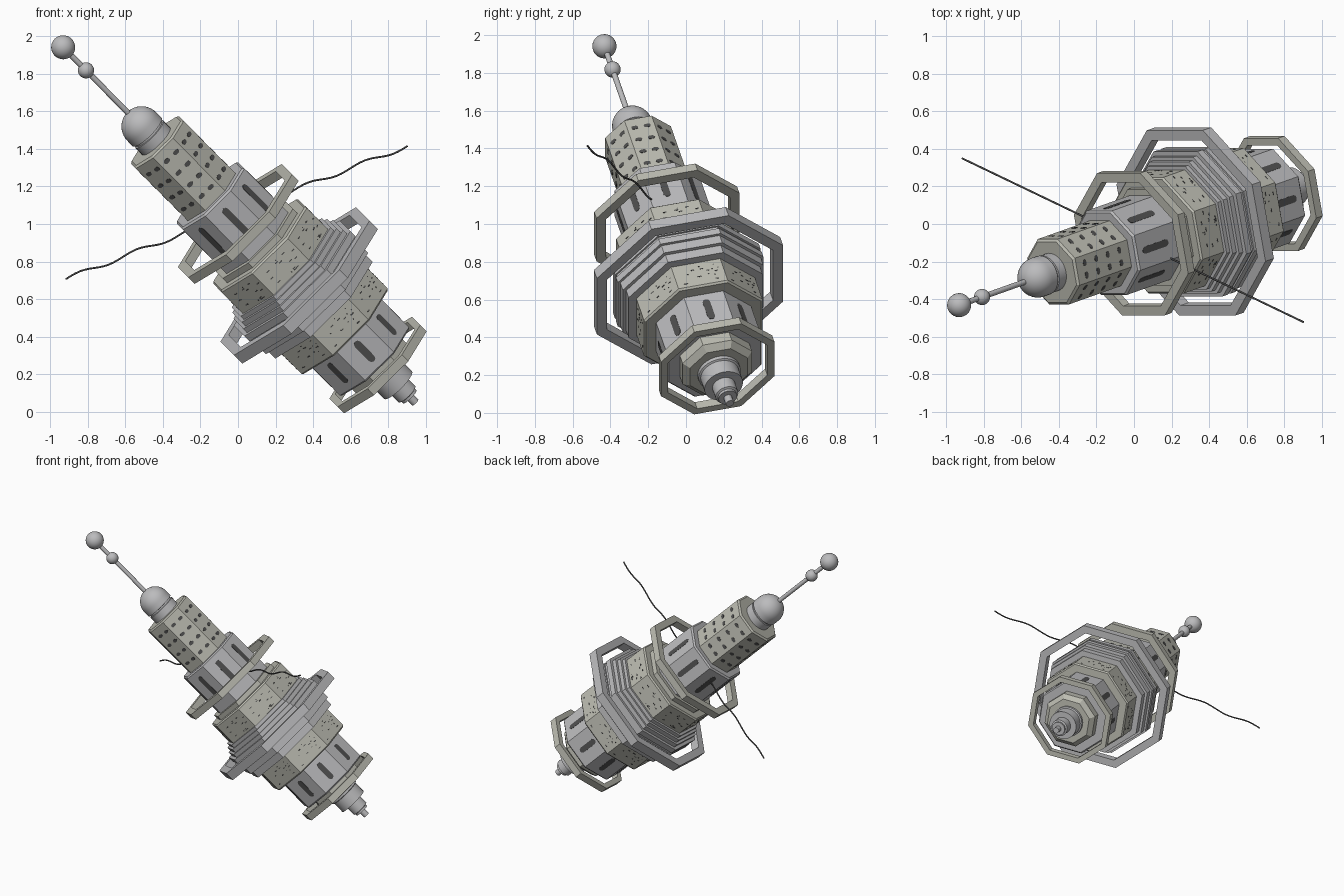
import bpy, bmesh, math, random
from mathutils import Matrix, Vector

if "Cube" in bpy.data.objects:
    bpy.data.objects.remove(bpy.data.objects["Cube"])

random.seed(4)

# Tilted frame: local z runs from the top ball down to the tail
axis = Vector((0.683, 0.242, -0.689)).normalized()
side = Vector((-axis.z, 0, axis.x)).normalized()
front = axis.cross(side)
FRAME = Matrix((side, front, axis)).transposed().to_4x4()
FRAME.translation = Vector((-0.931, -0.432, 1.941))


def material(name, rgb):
    m = bpy.data.materials.new(name)
    m.diffuse_color = (*rgb, 1)
    m.use_nodes = True
    m.node_tree.nodes["Principled BSDF"].inputs["Base Color"].default_value = m.diffuse_color
    return m


WARM = material("warm_grey", (0.50, 0.50, 0.44))
GREY = material("grey", (0.50, 0.50, 0.51))
DARK = material("dark_grey", (0.08, 0.08, 0.08))


def finish(name, bm, mat, smooth=False):
    bmesh.ops.remove_doubles(bm, verts=bm.verts, dist=1e-5)
    bmesh.ops.recalc_face_normals(bm, faces=bm.faces)
    me = bpy.data.meshes.new(name)
    bm.to_mesh(me)
    bm.free()
    ob = bpy.data.objects.new(name, me)
    bpy.context.collection.objects.link(ob)
    ob.matrix_world = FRAME
    me.materials.append(mat)
    if smooth:
        bpy.ops.object.select_all(action='DESELECT')
        ob.select_set(True)
        bpy.context.view_layer.objects.active = ob
        bpy.ops.object.shade_smooth_by_angle(angle=math.radians(35))
    return ob


def lathe(name, profile, mat, n=8, closed=False):
    """Spin (radius, distance) points round the axis with n flat sides."""
    bm = bmesh.new()
    loops = []
    for r, s in profile:
        loop = []
        for k in range(n):
            a = math.radians(22.5) + k * math.tau / n
            loop.append(bm.verts.new((r * math.cos(a), r * math.sin(a), s)))
        loops.append(loop)
    pairs = list(zip(loops, loops[1:]))
    if closed:
        pairs.append((loops[-1], loops[0]))
    else:
        bm.faces.new(loops[0])
        bm.faces.new(loops[-1])
    for a, b in pairs:
        for k in range(n):
            j = (k + 1) % n
            bm.faces.new((a[k], a[j], b[j], b[k]))
    return finish(name, bm, mat, n > 8)


def ball(name, s, r):
    bm = bmesh.new()
    bmesh.ops.create_uvsphere(bm, u_segments=32, v_segments=16, radius=r,
                              matrix=Matrix.Translation((0, 0, s)))
    finish(name, bm, GREY, True)


def slot(bm, face, apothem, t, s, width, length):
    """Rounded shallow slot on side number 'face' of an octagonal section."""
    a = face * math.pi / 4
    out = Vector((math.cos(a), math.sin(a), 0))
    tan = Vector((-math.sin(a), math.cos(a), 0))
    r = min(width, length) / 2
    pts = []
    for cx, cy, a0 in ((1, 1, 0), (-1, 1, 90), (-1, -1, 180), (1, -1, 270)):
        for da in (0, 45, 90):
            b = math.radians(a0 + da)
            pts.append((t + cx * (width / 2 - r) + r * math.cos(b),
                        s + cy * (length / 2 - r) + r * math.sin(b)))
    low, high = [[bm.verts.new(out * (apothem + h) + tan * x + Vector((0, 0, y)))
                  for x, y in pts] for h in (-0.004, 0.0015)]
    bm.faces.new(high)
    for i in range(len(pts)):
        j = (i + 1) % len(pts)
        bm.faces.new((low[i], low[j], high[j], high[i]))


def slots(name, radius, cells):
    bm = bmesh.new()
    for f in range(8):
        for t, s, w, l in cells:
            slot(bm, f, radius * math.cos(math.pi / 8), t, s, w, l)
    finish(name, bm, DARK)


def ring(name, r, s, width, depth, mat):
    h = depth / 2
    lathe(name, [(r, s - h), (r, s + h), (r - width, s + h), (r - width, s - h)],
          mat, closed=True)


# Mast with its two balls
ball("top_ball", 0, 0.064)
ball("mast_ball", 0.178, 0.043)
lathe("mast", [(0.015, 0.0), (0.015, 0.56)], GREY, 16)

# Dome and grooved neck
dome = [(0.108 * math.sin(math.radians(a)), 0.612 - 0.108 * math.cos(math.radians(a)))
        for a in range(2, 91, 8)]
lathe("dome", dome + [(0.108, 0.655), (0.096, 0.657), (0.096, 0.668),
                      (0.104, 0.67), (0.104, 0.76)], GREY, 32)

# Tower with window slots
lathe("upper_tower", [(0.180, 0.725), (0.194, 0.735), (0.194, 1.16)], WARM)
slots("tower_windows", 0.194, [(t, s, 0.038, 0.024) for t in (-0.034, 0.034)
                               for s in (0.80, 0.89, 0.98, 1.07)])

# Upper drum with long slots
lathe("upper_drum", [(0.238, 1.14), (0.25, 1.15), (0.25, 1.54)], GREY)
slots("upper_drum_slots", 0.25, [(0, 1.29, 0.038, 0.2)])

# Panelled hull above and below the ridged waist
lathe("upper_hull_collar", [(0.285, 1.49), (0.285, 1.54)], WARM)
lathe("upper_hull", [(0.335, 1.525), (0.345, 1.535), (0.345, 1.74)], WARM)
lathe("waist", [(0.365, 1.70), (0.365, 1.725), (0.385, 1.725), (0.385, 1.755),
                (0.405, 1.755), (0.405, 1.785), (0.43, 1.785), (0.43, 1.825),
                (0.42, 1.825), (0.42, 1.845), (0.43, 1.845), (0.43, 1.885),
                (0.415, 1.885), (0.415, 1.94), (0.395, 1.94), (0.395, 1.995)], GREY)
lathe("lower_hull", [(0.35, 1.98), (0.35, 2.16), (0.34, 2.17)], WARM)
for name, r, s0, s1 in (("upper_hull_marks", 0.345, 1.56, 1.69),
                        ("lower_hull_marks", 0.35, 2.02, 2.14)):
    slots(name, r, [(random.uniform(-0.11, 0.11), random.uniform(s0, s1),
                     random.choice((0.008, 0.02)), 0.006) for _ in range(14)])

# Lower drum with long slots, then the collar
lathe("lower_drum", [(0.28, 2.15), (0.28, 2.40), (0.27, 2.41)], GREY)
slots("lower_drum_slots", 0.28, [(0, 2.285, 0.04, 0.15)])
lathe("tail_collar", [(0.205, 2.40), (0.205, 2.47), (0.17, 2.50)], WARM)

# Stepped round tail
lathe("tail", [(0.115, 2.48), (0.115, 2.52), (0.105, 2.525), (0.105, 2.61),
               (0.062, 2.61), (0.062, 2.68), (0.05, 2.685), (0.05, 2.70),
               (0.022, 2.70), (0.022, 2.745)], GREY, 32)

# Three free octagonal rings
ring("upper_ring", 0.422, 1.365, 0.055, 0.05, WARM)
ring("middle_ring", 0.55, 1.84, 0.06, 0.065, GREY)
ring("lower_ring", 0.335, 2.455, 0.042, 0.05, WARM)

# Wavy wire through the upper drum
a, b = Vector((-0.916, 0.35, 0.707)), Vector((0.902, -0.522, 1.415))
curve = bpy.data.curves.new("wire", 'CURVE')
curve.dimensions = '3D'
curve.bevel_depth = 0.005
curve.bevel_resolution = 2
curve.use_fill_caps = True
line = curve.splines.new('POLY')
N = 72
line.points.add(N)
for i, p in enumerate(line.points):
    q = a.lerp(b, i / N)
    q.z += 0.012 * math.sin(i / N * 6 * math.tau)
    p.co = (*q, 1)
wire = bpy.data.objects.new("wire", curve)
curve.materials.append(DARK)
bpy.context.collection.objects.link(wire)
